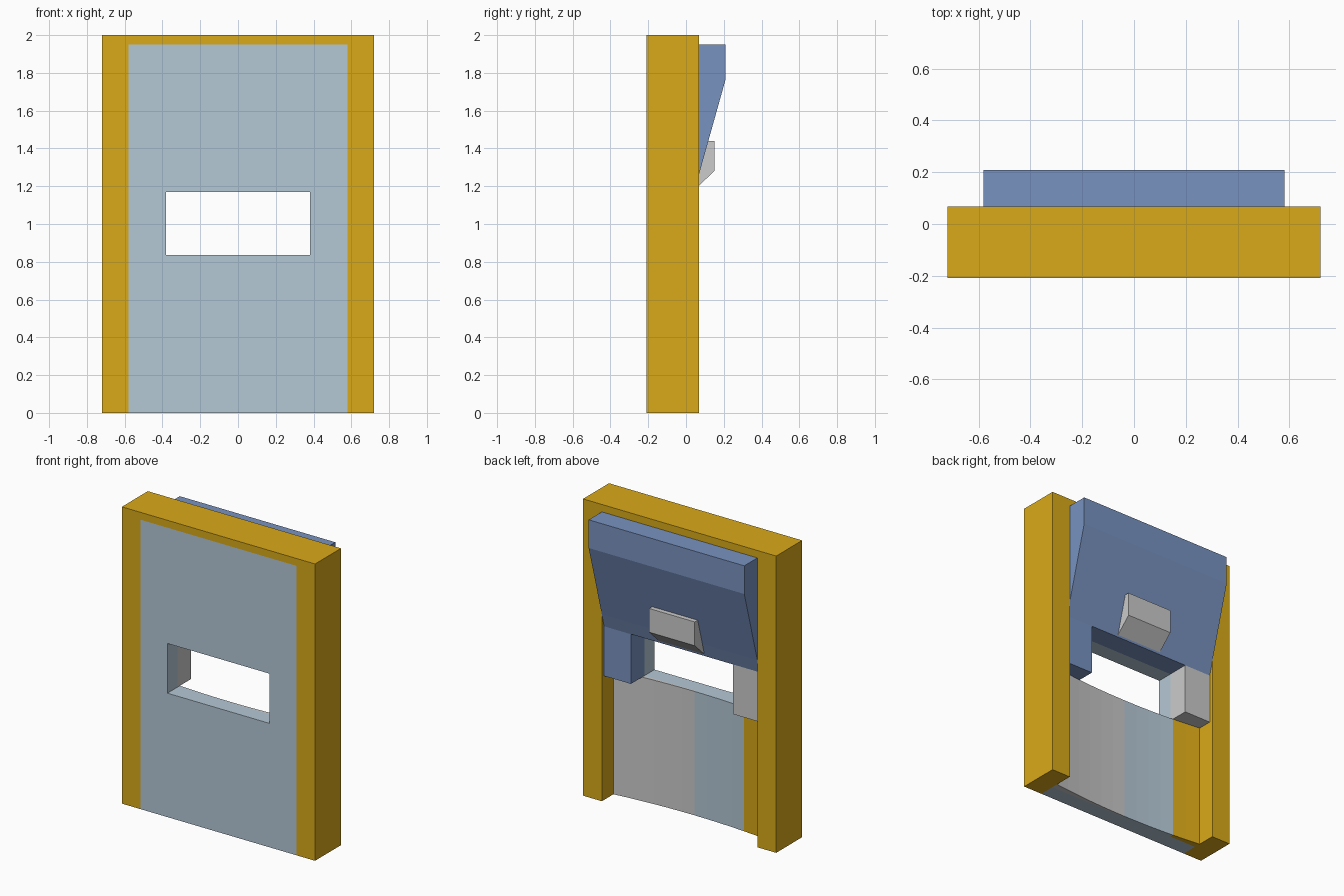
import bpy, bmesh

if "Cube" in bpy.data.objects:
    bpy.data.objects.remove(bpy.data.objects["Cube"])


def material(name, rgb):
    m = bpy.data.materials.new(name)
    m.diffuse_color = (*rgb, 1)
    m.use_nodes = True
    m.node_tree.nodes["Principled BSDF"].inputs["Base Color"].default_value = m.diffuse_color
    return m


yellow = material("yellow_paint", (0.70, 0.40, 0.01))
blue = material("blue_paint", (0.19, 0.29, 0.53))
pale = material("pale_blue", (0.46, 0.58, 0.67))


def prism(name, profile, axis, lo, hi, mat=None):
    """Extrude a 2D profile along x (profile y,z), y (x,z) or z (x,y)."""
    place = {"x": lambda p, t: (t, p[0], p[1]),
             "y": lambda p, t: (p[0], t, p[1]),
             "z": lambda p, t: (p[0], p[1], t)}[axis]
    bm = bmesh.new()
    a = [bm.verts.new(place(p, lo)) for p in profile]
    b = [bm.verts.new(place(p, hi)) for p in profile]
    bm.faces.new(a)
    bm.faces.new(b[::-1])
    n = len(profile)
    for i in range(n):
        j = (i + 1) % n
        bm.faces.new((a[i], b[i], b[j], a[j]))
    bmesh.ops.recalc_face_normals(bm, faces=bm.faces)
    me = bpy.data.meshes.new(name)
    bm.to_mesh(me)
    bm.free()
    ob = bpy.data.objects.new(name, me)
    bpy.context.collection.objects.link(ob)
    if mat:
        me.materials.append(mat)
    return ob


def rect(x0, x1, z0, z1):
    return [(x0, z0), (x1, z0), (x1, z1), (x0, z1)]


FRONT, BACK, MID = -0.208, 0.068, -0.10   # depth of front face, frame back, panel back
W, IN, HX = 0.72, 0.58, 0.38              # half widths: frame, opening, window
Z0, Z1, TOP = 0.835, 1.17, 1.95           # window sill, window head, panel top

# Outer frame: two posts and a top bar
prism("frame", [(-W, 0), (-IN, 0), (-IN, TOP), (IN, TOP), (IN, 0), (W, 0), (W, 2), (-W, 2)],
      "y", FRONT, BACK, yellow)

# Front panel with the window cut through
panel = prism("front_panel", rect(-IN, IN, 0, TOP), "y", FRONT, MID, pale)
cutter = prism("window_cutter", rect(-HX, HX, Z0, Z1), "y", FRONT - 0.1, MID + 0.1, pale)
cutter.hide_render = True
cut = panel.modifiers.new("window", "BOOLEAN")
cut.operation, cut.object, cut.solver = "DIFFERENCE", cutter, "EXACT"
bpy.context.view_layer.objects.active = panel
bpy.ops.object.modifier_apply(modifier=cut.name)
bpy.data.objects.remove(cutter)


# Concave lining of the lower recess, in three coloured sections
def curve_y(x):
    return -0.09 + 0.035 * (x / IN) ** 2


for name, x0, x1, steps, mat in (("lining_grey", 0, IN, 6, None),
                                 ("lining_pale", -HX, 0, 4, pale),
                                 ("lining_yellow", -IN, -HX, 2, yellow)):
    xs = [x0 + (x1 - x0) * i / steps for i in range(steps + 1)]
    prism(name, [(x1, MID), (x0, MID)] + [(x, curve_y(x)) for x in xs], "z", 0, Z0, mat)

# Blocks on each side of the window
for side, name, mat in ((1, "blue_side_block", blue), (-1, "grey_side_block", None)):
    lo, hi = sorted((side * HX, side * IN))
    prism(name, rect(lo, hi, Z0, Z1), "y", MID, 0.044, mat)

# Sloped hood above the window
prism("hood", [(MID, Z1), (0.044, Z1), (BACK, 1.26), (0.208, 1.76), (0.208, TOP), (MID, TOP)],
      "x", -IN, IN, blue)

# Grey catch on the hood slope
prism("catch", [(0.047, 1.183), (0.15, 1.28), (0.15, 1.44), (0.117, 1.44)],
      "x", -0.17, 0.17)
